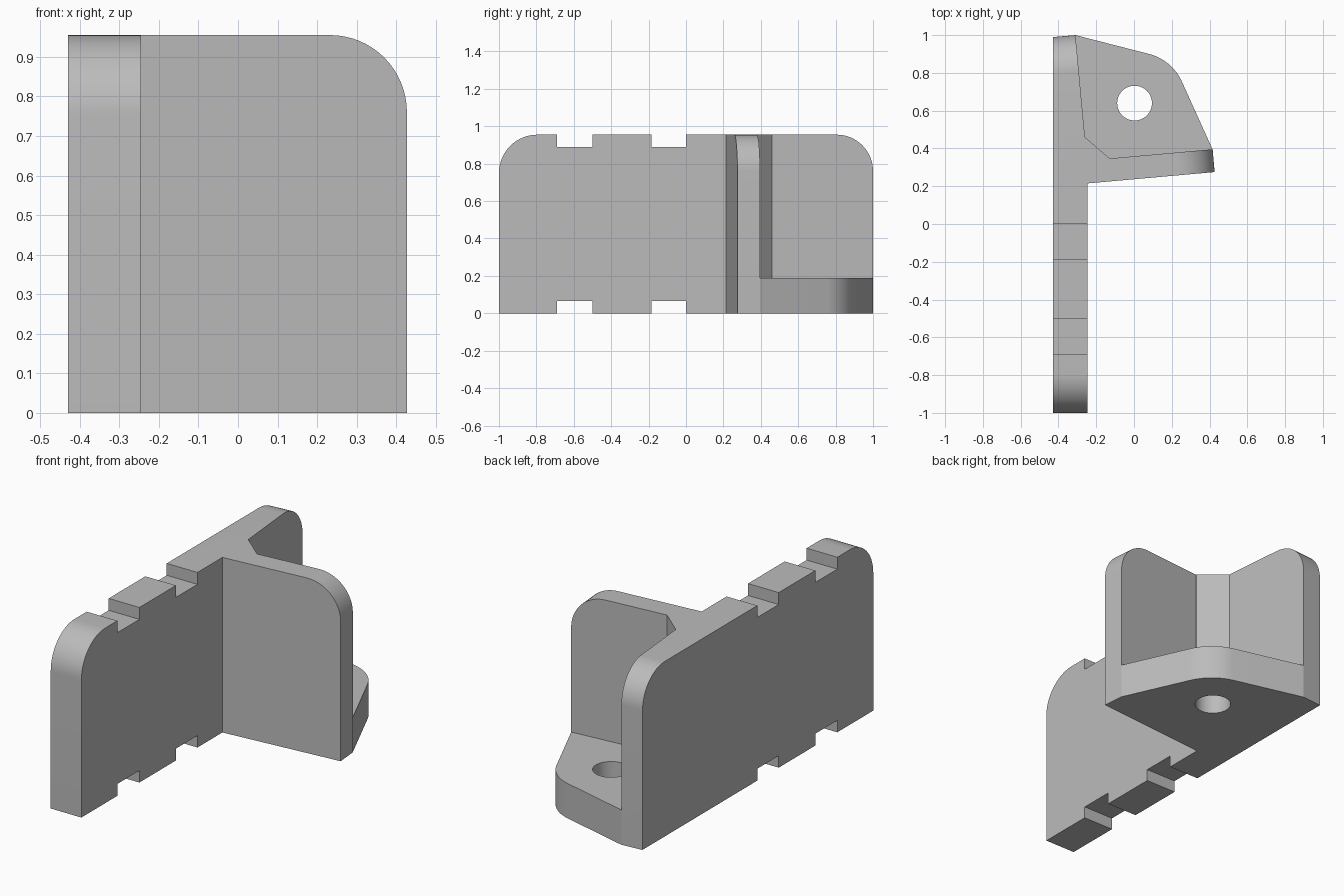
import bpy
import bmesh
import math
from mathutils import Matrix, Vector

cube = bpy.data.objects.get("Cube")
if cube:
    bpy.data.objects.remove(cube, do_unlink=True)

HEIGHT = 0.955
BASE_HEIGHT = 0.19
CORNER = 0.195

grey = bpy.data.materials.new("mid_grey")
grey.use_nodes = True
colour = (0.5, 0.5, 0.5, 1)
grey.diffuse_color = colour
grey.node_tree.nodes["Principled BSDF"].inputs["Base Color"].default_value = colour


def fillet(before, corner, after, length, steps=16):
    """Points of a tangent arc that replaces a corner."""
    c = Vector(corner)
    d1 = (Vector(before) - c).normalized()
    d2 = (Vector(after) - c).normalized()
    centre = c + (d1 + d2) * length / (1 + d1.dot(d2))
    a, b = c + d1 * length - centre, c + d2 * length - centre
    total = a.angle(b)
    return [tuple(centre + (a * math.sin((1 - i / steps) * total)
                            + b * math.sin(i / steps * total)) / math.sin(total))
            for i in range(steps + 1)]


def prism(name, points, origin, u, v, depth):
    """Extrude a flat outline, drawn on axes u and v, along a depth vector."""
    origin, u, v = Vector(origin), Vector(u), Vector(v)
    bm = bmesh.new()
    face = bm.faces.new([bm.verts.new(origin + u * p[0] + v * p[1]) for p in points])
    out = bmesh.ops.extrude_face_region(bm, geom=[face])
    moved = [g for g in out["geom"] if isinstance(g, bmesh.types.BMVert)]
    bmesh.ops.translate(bm, verts=moved, vec=Vector(depth))
    bmesh.ops.recalc_face_normals(bm, faces=bm.faces)
    mesh = bpy.data.meshes.new(name)
    bm.to_mesh(mesh)
    bm.free()
    mesh.materials.append(grey)
    obj = bpy.data.objects.new(name, mesh)
    bpy.context.collection.objects.link(obj)
    return obj


def upright(name, points, bottom, top):
    return prism(name, points, (0, 0, bottom), (1, 0, 0), (0, 1, 0), (0, 0, top - bottom))


def combine(target, other, operation):
    """Apply a boolean and discard the helper."""
    mod = target.modifiers.new("join", 'BOOLEAN')
    mod.operation, mod.object, mod.solver = operation, other, 'EXACT'
    graph = bpy.context.evaluated_depsgraph_get()
    mesh = bpy.data.meshes.new_from_object(target.evaluated_get(graph))
    target.modifiers.clear()
    target.data = mesh
    bpy.data.objects.remove(other, do_unlink=True)


# Long wall with notches and rounded upper corners
notches = [(-0.69, -0.5), (-0.185, 0.0)]
depth = 0.065
profile = [(-1, 0)]
for a, b in notches:
    profile += [(a, 0), (a, depth), (b, depth), (b, 0)]
profile += [(1, 0)]
profile += fillet((1, 0), (1, HEIGHT), (0, HEIGHT), CORNER)
for a, b in reversed(notches):
    profile += [(b, HEIGHT), (b, HEIGHT - depth), (a, HEIGHT - depth), (a, HEIGHT)]
profile += fillet((0, HEIGHT), (-1, HEIGHT), (-1, 0), CORNER + 0.01)
wall = prism("bracket", profile, (-0.43, 0, 0), (0, 1, 0), (0, 0, 1), (0.185, 0, 0))
for vert in wall.data.vertices:
    if vert.co.y > 0.5:
        vert.co.y += 0.088 * (vert.co.x + 0.31)
taper = upright("wall_taper", [(-0.26, 0.46), (-0.245, 0.298), (-0.1, 0.298),
                               (-0.1, 1.2), (-0.3285, 1.2)], -0.1, 1.1)
combine(wall, taper, 'DIFFERENCE')

# Cross wall, turned slightly
tilt = math.radians(5.1)
along = Vector((math.cos(tilt), math.sin(tilt), 0))
across = Vector((-math.sin(tilt), math.cos(tilt), 0))
outline = [(-0.75, 0), (0, 0)]
outline += fillet((0, 0), (0, HEIGHT), (-0.75, HEIGHT), CORNER) + [(-0.75, HEIGHT)]
wing = prism("cross_wall", outline, (0.427, 0.275, 0), along, (0, 0, 1), across * 0.121)
combine(wall, wing, 'UNION')

# Angled web in the inner corner
web = upright("corner_web", [(-0.26, 0.46), (-0.36, 0.46), (-0.36, 0.26),
                             (-0.13, 0.26), (-0.13, 0.348)], 0, HEIGHT)
combine(wall, web, 'UNION')

# Foot plate with a bolt hole
tip, back, side = (0.2015, 0.869), (-0.31, 1.0), (0.416, 0.395)
foot = [(-0.36, 0.3), (0.35, 0.33), side]
foot += fillet(side, tip, back, 0.125) + [back, (-0.36, 0.9)]
plate = upright("foot_plate", foot, 0, BASE_HEIGHT)
combine(wall, plate, 'UNION')
ring = [(0.003 + 0.092 * math.cos(math.tau * i / 48),
         0.64 + 0.092 * math.sin(math.tau * i / 48)) for i in range(48)]
combine(wall, upright("bolt_hole", ring, -0.1, 0.3), 'DIFFERENCE')

bpy.ops.object.select_all(action='DESELECT')
wall.select_set(True)
bpy.context.view_layer.objects.active = wall
bpy.ops.object.shade_smooth_by_angle(angle=math.radians(20))
